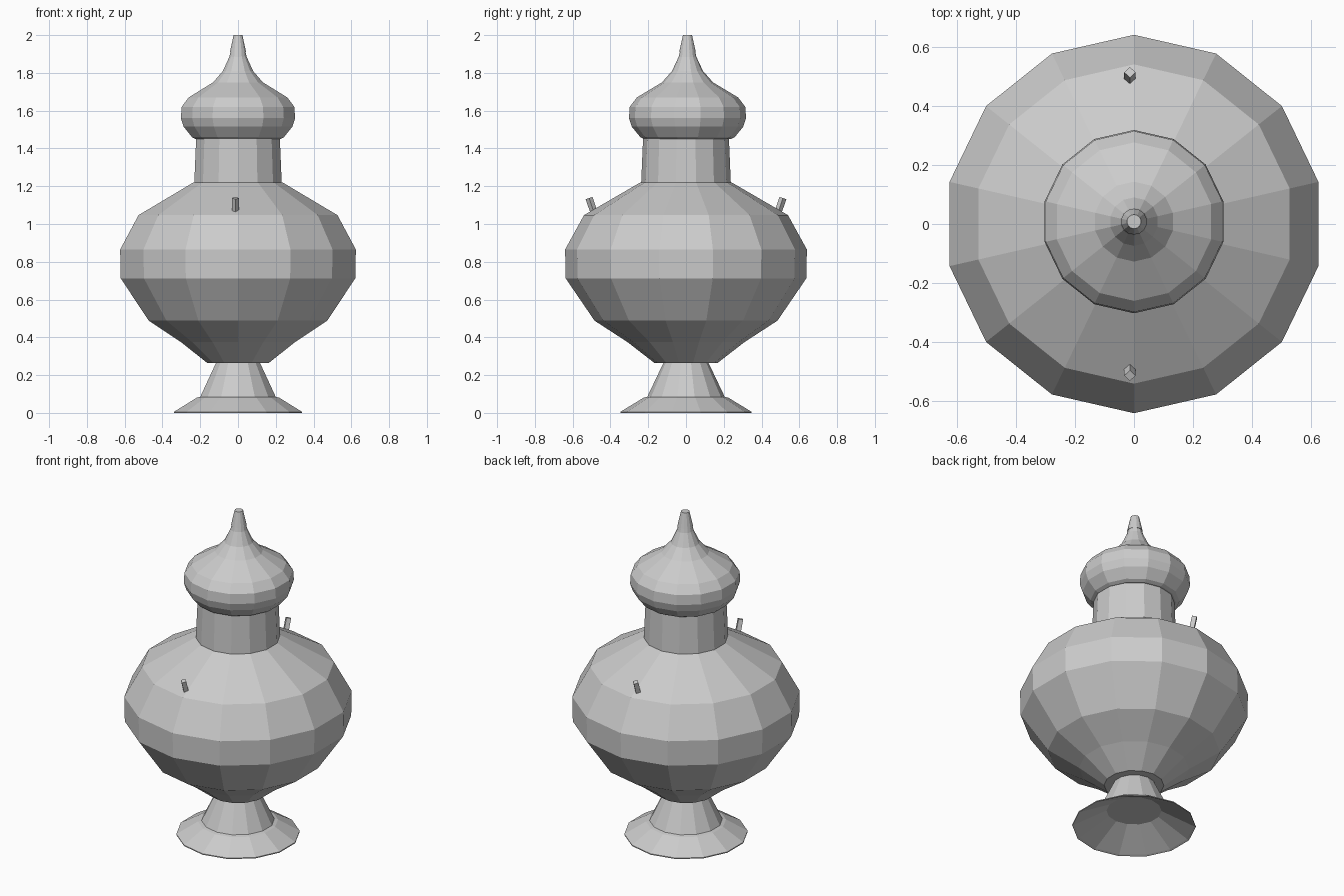
import bpy, bmesh
from math import pi, cos, sin
from mathutils import Matrix, Vector

if "Cube" in bpy.data.objects:
    bpy.data.objects.remove(bpy.data.objects["Cube"])

SIDES = 14


def lathe(name, profile, y=0.0):
    """Turn (radius, z) points around the vertical axis, capping both ends."""
    bm = bmesh.new()
    rings = []
    for r, z in profile:
        rings.append([bm.verts.new((r * cos(pi / 2 + 2 * pi * i / SIDES),
                                    y + r * sin(pi / 2 + 2 * pi * i / SIDES), z))
                      for i in range(SIDES)])
    for a, b in zip(rings, rings[1:]):
        for i in range(SIDES):
            j = (i + 1) % SIDES
            bm.faces.new((a[i], a[j], b[j], b[i]))
    bm.faces.new(rings[0][::-1])
    bm.faces.new(rings[-1])
    bmesh.ops.recalc_face_normals(bm, faces=bm.faces)
    return finish(name, bm)


def finish(name, bm):
    mesh = bpy.data.meshes.new(name)
    bm.to_mesh(mesh)
    bm.free()
    obj = bpy.data.objects.new(name, mesh)
    bpy.context.collection.objects.link(obj)
    return obj


# Flared foot, hollow underneath
lathe("foot", [(0.155, 0.10), (0.335, 0.005), (0.347, 0.0), (0.347, 0.006),
               (0.225, 0.08), (0.205, 0.085), (0.117, 0.27)])

# Round body
lathe("body", [(0.168, 0.265), (0.31, 0.375), (0.484, 0.488), (0.637, 0.712),
               (0.64, 0.865), (0.54, 1.047), (0.242, 1.22)])

# Neck
lathe("neck", [(0.238, 1.20), (0.227, 1.46)])

# Onion-shaped lid and its tip
lathe("lid", [(0.23, 1.45), (0.25, 1.46), (0.295, 1.515), (0.31, 1.56),
              (0.306, 1.62), (0.268, 1.67), (0.135, 1.75), (0.082, 1.81),
              (0.047, 1.885), (0.036, 1.93)], y=0.008)
lathe("lid_tip", [(0.044, 1.91), (0.024, 2.0)], y=0.008)

# Small square pegs on the shoulder, leaning outwards
for name, side in (("front_peg", -1), ("back_peg", 1)):
    bm = bmesh.new()
    bmesh.ops.create_cone(bm, cap_ends=True, segments=4, radius1=0.019,
                          radius2=0.019, depth=0.10)
    axis = Vector((0, side * 0.34, 1)).normalized()
    turn = Vector((0, 0, 1)).rotation_difference(axis).to_matrix().to_4x4()
    bm.transform(Matrix.Translation((-0.014, side * 0.497, 1.09)) @ turn)
    finish(name, bm)
